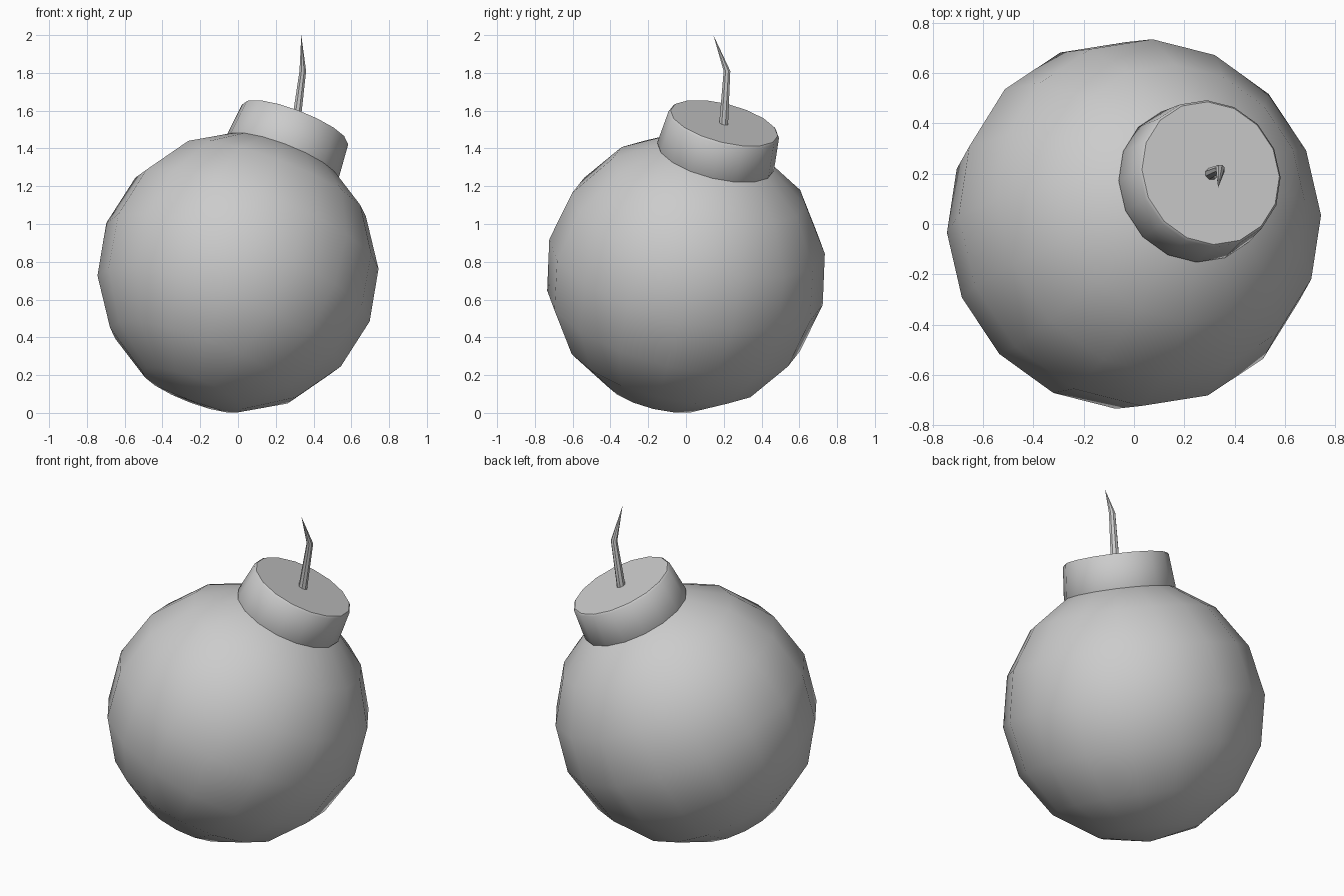
import bpy, bmesh, math
from mathutils import Matrix, Vector

if "Cube" in bpy.data.objects:
    bpy.data.objects.remove(bpy.data.objects["Cube"])

SIDES = 16
CENTRE = Vector((0, 0, 0.745))
R = 0.745
AXIS = Vector((0.35, 0.232, 0.906)).normalized()

# Tilted frame: local z runs through the neck
across = Vector((0, 0, 1)).cross(AXIS).normalized()
frame = Matrix((across, AXIS.cross(across), AXIS)).transposed().to_4x4()
frame.translation = CENTRE


def ring(bm, centre, radius, sides, phase):
    if radius == 0:
        return [bm.verts.new(centre)]
    return [bm.verts.new(centre + radius * Vector((math.cos(a), math.sin(a), 0)))
            for a in ((i + phase) * math.tau / sides for i in range(sides))]


def loft(name, stations, sides, phase=0.5, matrix=Matrix()):
    """Join circular rings, given as (centre, radius), into a smooth surface."""
    bm = bmesh.new()
    rings = [ring(bm, Vector(c), r, sides, phase) for c, r in stations]
    for lo, hi in zip(rings, rings[1:]):
        for i in range(sides):
            j = (i + 1) % sides
            quad = [lo[i % len(lo)], lo[j % len(lo)], hi[j % len(hi)], hi[i % len(hi)]]
            bm.faces.new(list(dict.fromkeys(quad)))
    bmesh.ops.recalc_face_normals(bm, faces=bm.faces)
    mesh = bpy.data.meshes.new(name)
    bm.to_mesh(mesh)
    bm.free()
    obj = bpy.data.objects.new(name, mesh)
    obj.matrix_world = matrix
    bpy.context.collection.objects.link(obj)
    bpy.ops.object.select_all(action='DESELECT')
    bpy.context.view_layer.objects.active = obj
    obj.select_set(True)
    bpy.ops.object.shade_smooth_by_angle(angle=math.radians(40))
    return obj


# Round body
arcs = [math.pi * i / 8 for i in range(9)]
loft("round_body",
     [((0, 0, -R * math.cos(a)), 0 if i in (0, 8) else R * math.sin(a))
      for i, a in enumerate(arcs)], SIDES, matrix=frame)

# Neck cap, slightly flared at its foot and eased at the rim
cap = [(0, 0.60), (0.30, 0.64), (0.318, 0.675), (0.301, 0.86), (0.292, 0.87), (0, 0.87)]
loft("neck_cap", [((0, 0, z), r) for r, z in cap], SIDES, matrix=frame)

# Bent fuse ending in a point
loft("fuse", [((0.303, 0.197, 1.50), 0), ((0.304, 0.198, 1.51), 0.026),
              ((0.343, 0.217, 1.81), 0.019), ((0.335, 0.145, 2.0), 0)], 8)
